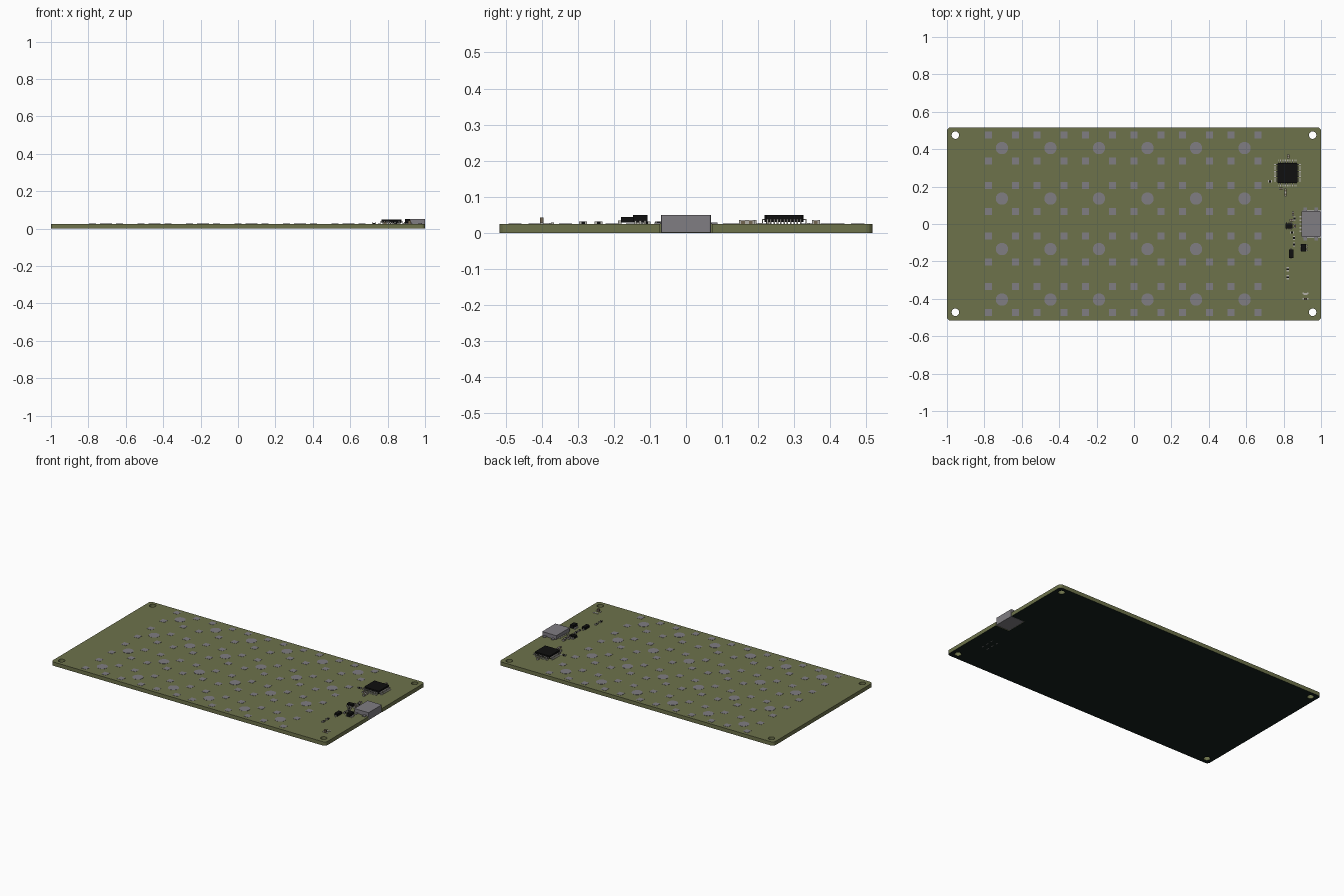
import bpy, bmesh
from math import pi
from mathutils import Matrix

cube = bpy.data.objects.get("Cube")
if cube:
    bpy.data.objects.remove(cube, do_unlink=True)


def material(name, srgb):
    rgba = [((c + 0.055) / 1.055) ** 2.4 for c in srgb] + [1]
    m = bpy.data.materials.new(name)
    m.use_nodes = True
    m.diffuse_color = rgba
    m.node_tree.nodes["Principled BSDF"].inputs["Base Color"].default_value = rgba
    return m


OLIVE = material("olive board", (0.43, 0.45, 0.295))
MASK = material("dark green mask", (0.08, 0.13, 0.11))
STEEL = material("grey metal", (0.50, 0.49, 0.51))
TIN = material("pale solder", (0.70, 0.69, 0.66))
BLACK = material("black plastic", (0.06, 0.06, 0.06))
TAN = material("tan ceramic", (0.45, 0.40, 0.32))

TOP = 0.025


def new_object(name, bm, *mats):
    mesh = bpy.data.meshes.new(name)
    bm.to_mesh(mesh)
    bm.free()
    for m in mats:
        mesh.materials.append(m)
    ob = bpy.data.objects.new(name, mesh)
    bpy.context.scene.collection.objects.link(ob)
    return ob


def add_box(bm, x, y, z, sx, sy, sz, mat=0):
    """Box centred on x, y with its underside at z."""
    mtx = Matrix.Translation((x, y, z + sz / 2)) @ Matrix.Diagonal((sx, sy, sz, 1))
    verts = bmesh.ops.create_cube(bm, size=1, matrix=mtx)["verts"]
    for f in {f for v in verts for f in v.link_faces}:
        f.material_index = mat
    return verts


def add_disc(bm, x, y, z, r, h, sides=32):
    bmesh.ops.create_cone(bm, cap_ends=True, segments=sides, radius1=r, radius2=r,
                          depth=h, matrix=Matrix.Translation((x, y, z + h / 2)))


def bevel_upright(bm, verts, r, segments):
    edges = {e for v in verts for e in v.link_edges
             if abs(e.verts[0].co.z - e.verts[1].co.z) > 0.001}
    bmesh.ops.bevel(bm, geom=list(edges), offset=r, segments=segments,
                    profile=0.5, affect='EDGES')


# Board with rounded corners and a dark underside
bm = bmesh.new()
bevel_upright(bm, add_box(bm, 0, 0, 0, 2, 1.034, TOP), 0.02, 6)
bm.normal_update()
for f in bm.faces:
    f.material_index = 1 if f.normal.z < -0.5 else 0
board = new_object("board", bm, OLIVE, MASK)

# Cutter for the mounting holes and the connector notch
bm = bmesh.new()
for x in (-0.955, 0.955):
    for y in (-0.472, 0.475):
        add_disc(bm, x, y, -0.1, 0.02, 0.3)
add_box(bm, 0.99, 0, -0.1, 0.18, 0.144, 0.3)
cutter = new_object("board_cutter", bm, OLIVE)
cutter.hide_render = True
mod = board.modifiers.new("cuts", 'BOOLEAN')
mod.operation, mod.solver, mod.object = 'DIFFERENCE', 'EXACT', cutter
baked = bpy.data.meshes.new_from_object(
    board.evaluated_get(bpy.context.evaluated_depsgraph_get()))
board.modifiers.clear()
board.data = baked
bpy.data.objects.remove(cutter, do_unlink=True)

# Grid of key pads: one round pad with four square pads around it
rounds, squares = bmesh.new(), bmesh.new()
for col in range(6):
    for row in range(4):
        x, y = -0.706 + 0.2594 * col, 0.406 - 0.27 * row
        add_disc(rounds, x, y, TOP, 0.033, 0.001)
        for dx in (-0.072, 0.072):
            for dy in (-0.07, 0.07):
                add_box(squares, x + dx, y + dy, TOP, 0.037, 0.037, 0.001)
new_object("round_pads", rounds, STEEL)
new_object("square_pads", squares, STEEL)

# Cable connector: shell, dark mouth and mounting tabs
bm = bmesh.new()
shell = add_box(bm, 0.948, 0, 0.001, 0.104, 0.138, 0.049)
bevel_upright(bm, shell, 0.004, 2)
for side in (-1, 1):
    for x in (0.915, 0.975):
        add_box(bm, x, 0.077 * side, TOP, 0.018, 0.022, 0.004)
for i in range(5):
    add_box(bm, 0.891, -0.04 + 0.02 * i, TOP, 0.014, 0.008, 0.004, 1)
new_object("connector", bm, STEEL, TIN)

# Square controller chip with bent pins on all four sides
cx, cy = 0.82, 0.272
bm = bmesh.new()
bevel_upright(bm, add_box(bm, cx, cy, 0.030, 0.108, 0.108, 0.019), 0.005, 1)
new_object("controller_body", bm, BLACK)
bm = bmesh.new()
for turn in range(4):
    spin = Matrix.Translation((cx, cy, 0)) @ Matrix.Rotation(turn * pi / 2, 4, 'Z')
    start = len(bm.verts)
    for i in range(11):
        off = (i - 5) * 0.0092
        add_box(bm, 0.057, off, 0.036, 0.010, 0.0045, 0.003)
        add_box(bm, 0.0605, off, TOP, 0.003, 0.0045, 0.014)
        add_box(bm, 0.066, off, TOP, 0.012, 0.0045, 0.002)
    bmesh.ops.transform(bm, matrix=spin, verts=list(bm.verts)[start:])
new_object("controller_pins", bm, TIN)


# Small black packages with legs along two sides
def package(name, x, y, sx, sy, height, legs, along_y):
    bm = bmesh.new()
    add_box(bm, x, y, TOP + 0.004, sx, sy, height - 0.004)
    for side in (-1, 1):
        for i in range(legs):
            t = (i + 0.5) / legs - 0.5
            if along_y:
                add_box(bm, x + side * (sx / 2 + 0.003), y + t * sy, TOP, 0.009, 0.006, 0.009, 1)
            else:
                add_box(bm, x + t * sx, y + side * (sy / 2 + 0.003), TOP, 0.006, 0.009, 0.009, 1)
    new_object(name, bm, BLACK, TIN)


package("regulator", 0.907, -0.127, 0.026, 0.040, 0.025, 3, True)
package("diode", 0.840, -0.158, 0.024, 0.045, 0.019, 1, False)
package("protection_chip", 0.828, -0.010, 0.038, 0.026, 0.018, 3, False)


# Chip resistors and capacitors: a body between two soldered ends
def passives(name, spots, body, height):
    bm = bmesh.new()
    for x, y, along_x in spots:
        sx, sy = (0.010, 0.011) if along_x else (0.011, 0.010)
        add_box(bm, x, y, TOP, sx, sy, height)
        for side in (-1, 1):
            ex, ey = (0.008 * side, 0) if along_x else (0, 0.008 * side)
            add_box(bm, x + ex, y + ey, TOP, 0.006 if along_x else 0.012,
                    0.012 if along_x else 0.006, height + 0.001, 1)
    new_object(name, bm, body, TIN)


passives("resistors", [(0.728, 0.228, True), (0.858, 0.030, False), (0.845, -0.045, True),
                       (0.855, -0.075, False), (0.855, -0.110, False),
                       (0.822, -0.242, False), (0.822, -0.285, False)], BLACK, 0.006)
passives("capacitors", [(0.825, 0.360, False), (0.786, 0.190, True), (0.810, 0.180, False),
                        (0.810, 0.158, False), (0.850, 0.055, False), (0.842, 0.020, True),
                        (0.860, -0.010, False)], TAN, 0.009)

# Indicator lamp near the front right corner
bm = bmesh.new()
add_box(bm, 0.917, -0.400, TOP, 0.016, 0.010, 0.018)
for dx in (-0.013, 0.013):
    for dy in (-0.030, 0):
        add_box(bm, 0.917 + dx, -0.385 + dy + 0.015, TOP, 0.008, 0.009, 0.003, 1)
add_box(bm, 0.917, -0.374, TOP, 0.020, 0.010, 0.002, 1)
new_object("indicator", bm, TAN, TIN)

# Small solder marks on the underside
bm = bmesh.new()
for x in (0.86, 0.90):
    for i in range(3):
        add_box(bm, x, -0.31 + 0.04 * i, -0.0005, 0.006, 0.018, 0.001)
new_object("underside_marks", bm, STEEL)
